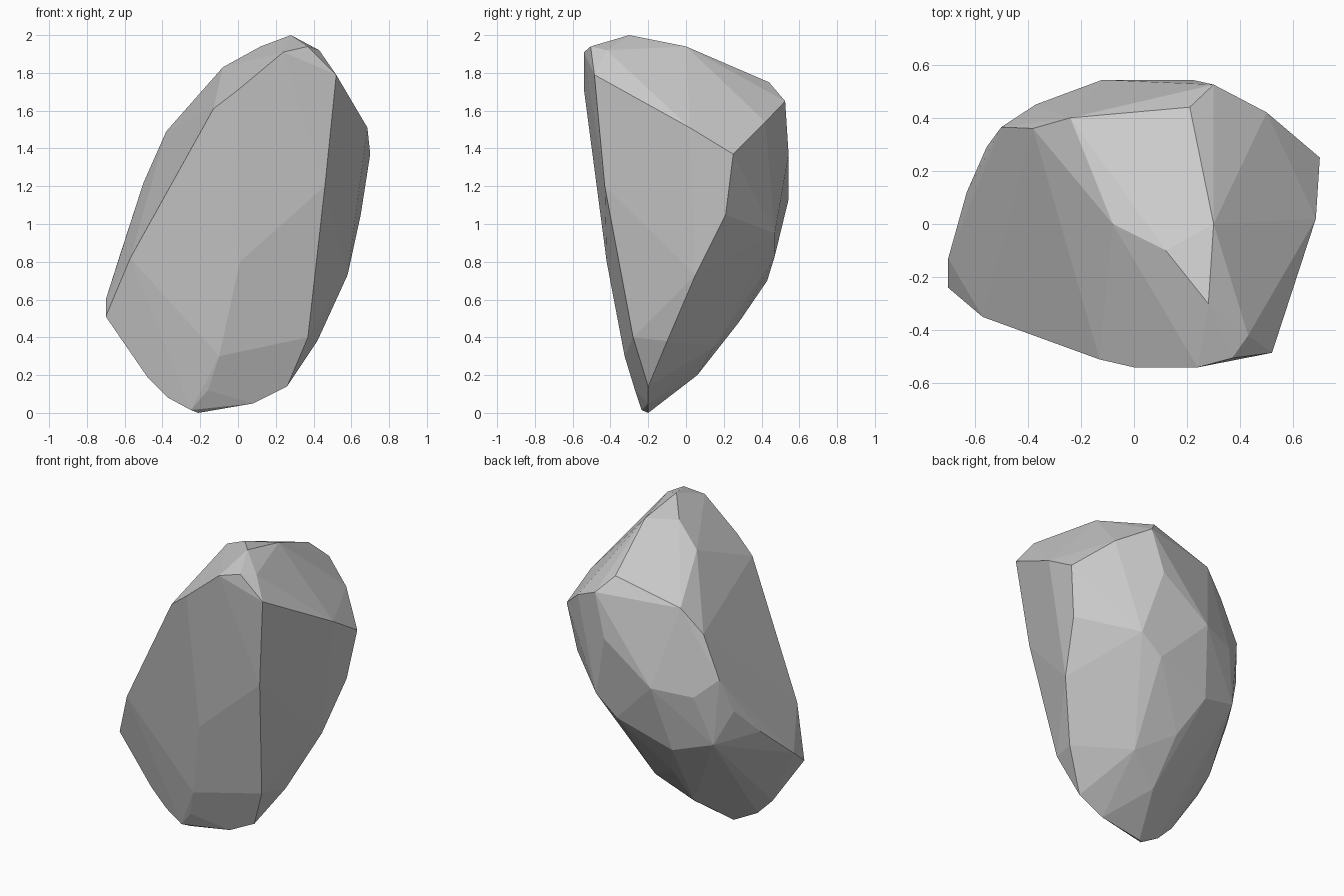
import bpy, bmesh, math

# Corner points of the chipped stone, grouped by region
front = [(-.70, -.24, .51), (-.57, -.35, .82), (-.13, -.51, 1.61), (0, -.54, 1.71),
         (.24, -.54, 1.91), (.52, -.485, 1.79), (.46, -.43, 1.2),
         (.37, -.28, .4), (.01, -.42, .8), (-.10, -.325, .3), (-.16, -.27, .12)]
base = [(-.48, -.22, .19), (-.37, -.22, .08), (-.21, -.2, 0), (-.25, -.235, .015),
        (.08, -.2, .05), (.26, -.2, .14)]
right = [(.685, .02, 1.51), (.70, .25, 1.37), (.5, .42, 1.54), (.65, .21, 1.05),
         (.58, .05, .73), (.42, -.1, .38)]
top = [(.37, -.505, 1.94), (.43, -.42, 1.92), (.28, -.3, 2.0), (.30, 0, 1.94),
       (.21, .44, 1.75), (.12, -.1, 1.94), (-.08, 0, 1.83), (-.24, .40, 1.64)]
left = [(-.70, -.13, .6), (-.63, .12, .82), (-.555, .29, 1.0), (-.50, .365, 1.22), (-.38, .36, 1.49)]
back = [(.3, .525, 1.65), (.22, .543, 1.37), (-.12, .543, 1.13), (-.37, .45, 1.1), (.33, .47, .95),
        (.18, .47, .83), (-.2, .43, .70), (-.1, .28, .48), (.12, .15, .35), (-.1, .06, .2),
        (-.46, .37, .78)]

# Wrap the corners in a convex skin and merge nearly flat triangles into facets
bm = bmesh.new()
for p in front + base + right + top + left + back:
    bm.verts.new(p)
bmesh.ops.convex_hull(bm, input=bm.verts[:])
loose = [v for v in bm.verts if not v.link_faces]
bmesh.ops.delete(bm, geom=loose, context='VERTS')
bmesh.ops.dissolve_limit(bm, angle_limit=math.radians(3), verts=bm.verts[:], edges=bm.edges[:])
bmesh.ops.recalc_face_normals(bm, faces=bm.faces[:])

# Stone object, flat shaded
mesh = bpy.data.meshes.new("stone")
bm.to_mesh(mesh)
bm.free()
stone = bpy.data.objects.new("stone", mesh)
bpy.context.collection.objects.link(stone)
